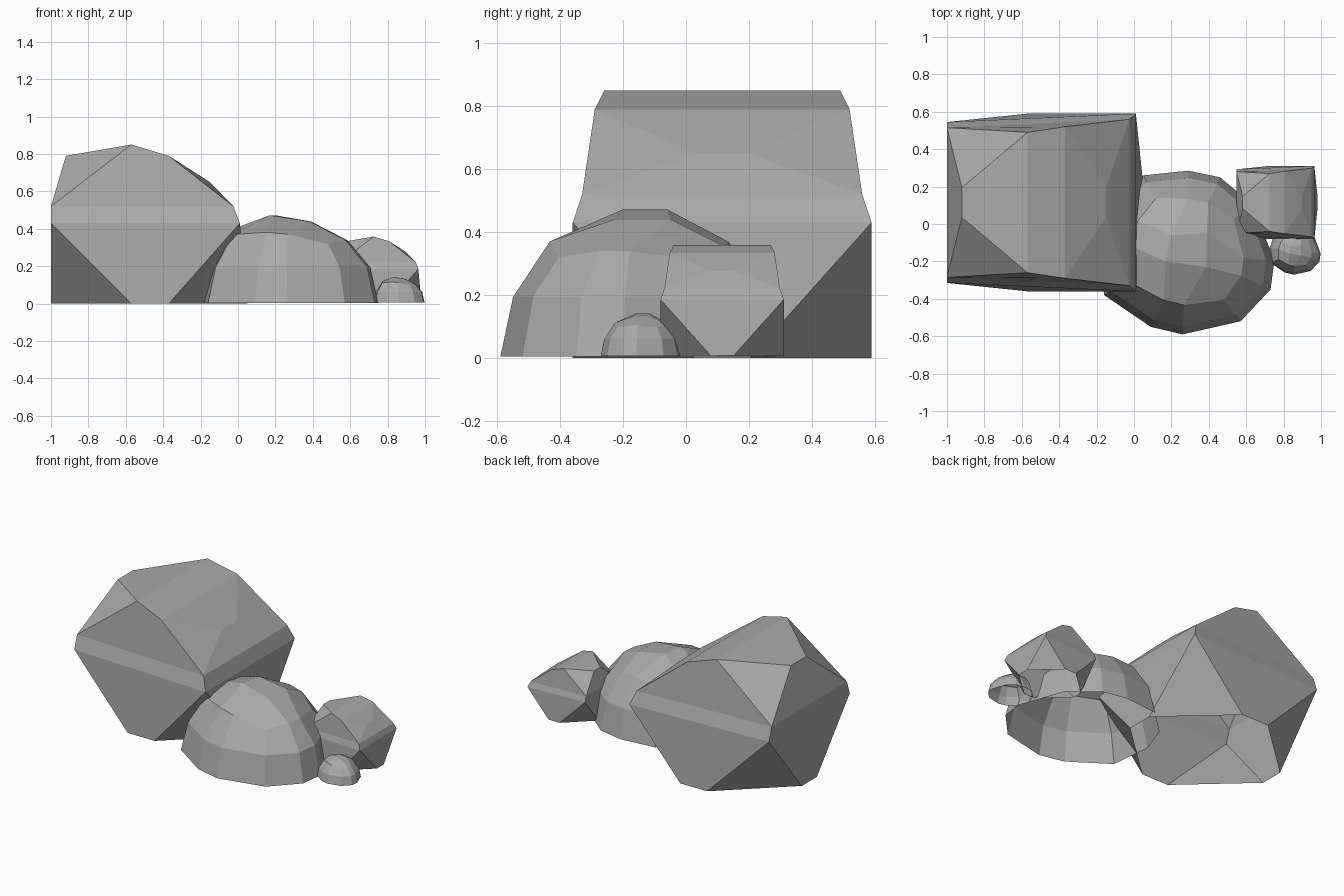
import bpy, bmesh
from mathutils import Vector

if "Cube" in bpy.data.objects:
    bpy.data.objects.remove(bpy.data.objects["Cube"])

MID_Y = 0.115  # mirror plane of the angular boulders

stone = bpy.data.materials.new("dark_stone")
stone.diffuse_color = (0.4, 0.4, 0.4, 1)
stone.use_nodes = True
stone.node_tree.nodes["Principled BSDF"].inputs["Base Color"].default_value = stone.diffuse_color


def finish(name, bm, scale, offset):
    """Scale, move and link a flat-shaded mesh."""
    bmesh.ops.recalc_face_normals(bm, faces=bm.faces[:])
    for v in bm.verts:
        v.co = v.co * scale + Vector(offset)
    mesh = bpy.data.meshes.new(name)
    bm.to_mesh(mesh)
    bm.free()
    mesh.materials.append(stone)
    bpy.context.collection.objects.link(bpy.data.objects.new(name, mesh))


def angular_rock(name, scale=1.0, offset=(0, 0, 0)):
    """Faceted boulder: one half described as x, depth, z and mirrored; open below."""
    half = {
        "foot_a": (-0.57, 0.475, 0), "foot_b": (-0.37, 0.475, 0),
        "foot_l": (-1, 0.08, 0), "foot_r": (0.05, 0.09, 0),
        "waist_l": (-1, 0.43, 0.43), "waist_r": (0.01, 0.475, 0.43),
        "shoulder_l": (-1, 0.40, 0.52), "shoulder_r": (-0.025, 0.445, 0.52),
        "ridge_l": (-0.92, 0.08, 0.79), "ridge_r": (-0.15, 0.08, 0.65),
        "crown_l": (-0.57, 0.375, 0.85), "crown_r": (-0.37, 0.405, 0.79),
    }
    sides = ["waist_l foot_a foot_b waist_r", "waist_l foot_l foot_a",
             "waist_r foot_b foot_r", "waist_l waist_r shoulder_r shoulder_l",
             "shoulder_l shoulder_r crown_r crown_l",
             "shoulder_l crown_l ridge_l", "shoulder_r ridge_r crown_r"]
    # strip running over the rock between the two halves
    strip = ("foot_l waist_l shoulder_l ridge_l crown_l crown_r "
             "ridge_r shoulder_r waist_r foot_r").split()
    bm = bmesh.new()
    front, back = ({k: bm.verts.new((x, s * d, z)) for k, (x, d, z) in half.items()}
                   for s in (-1, 1))
    for part in (front, back):
        for names in sides:
            bm.faces.new([part[k] for k in names.split()])
    for a, b in zip(strip, strip[1:]):
        bm.faces.new((front[a], front[b], back[b], back[a]))
    finish(name, bm, scale, offset)


def dome_rock(name, scale=1.0, offset=(0, 0, 0)):
    """Rounded stone: rings of twelve closed by a 3 x 3 quad cap, open below."""
    foot = [(0.75, -0.2), (0.73, -0.35), (0.57, -0.52), (0.26, -0.59),
            (0.09, -0.55), (-0.16, -0.38), (-0.19, -0.1), (-0.12, 0.1),
            (0.05, 0.26), (0.29, 0.285), (0.46, 0.25), (0.64, 0.1)]
    bm = bmesh.new()

    def ring(z, k, corner_k, corner_z, tilt):
        out = []
        for i, (x, y) in enumerate(foot):
            corner = i % 3 == 2
            f = corner_k if corner else k
            dx = (x - 0.28) * f
            out.append(bm.verts.new((0.28 + dx, -0.14 + (y + 0.14) * f,
                                     (corner_z if corner else z) - dx * tilt)))
        return out

    rings = [ring(0, 1, 1, 0, 0), ring(0.19, 0.91, 0.91, 0.19, 0),
             ring(0.365, 0.65, 0.70, 0.335, 0.1)]
    for a, b in zip(rings, rings[1:]):
        for i in range(12):
            j = (i + 1) % 12
            bm.faces.new((a[i], a[j], b[j], b[i]))
    # cap grid
    t = rings[-1]
    p, q, r, s = (bm.verts.new(c) for c in (
        (0.17, -0.2, 0.468), (0.385, -0.23, 0.435),
        (0.20, -0.06, 0.468), (0.39, -0.05, 0.435)))
    grid = [(t[5], t[4], t[3], t[2]), (t[6], p, q, t[1]),
            (t[7], r, s, t[0]), (t[8], t[9], t[10], t[11])]
    for lo, hi in zip(grid, grid[1:]):
        for i in range(3):
            bm.faces.new((lo[i], lo[i + 1], hi[i + 1], hi[i]))
    finish(name, bm, scale, offset)


# Large and small angular boulders
angular_rock("large_boulder", 1.0, (0, MID_Y, 0))
angular_rock("small_boulder", 0.412, (0.96, MID_Y, 0.008))

# Rounded stones in front
dome_rock("round_rock", 1.0, (0, 0, 0.004))
dome_rock("pebble", 0.29, (0.78, -0.1, 0.006))
